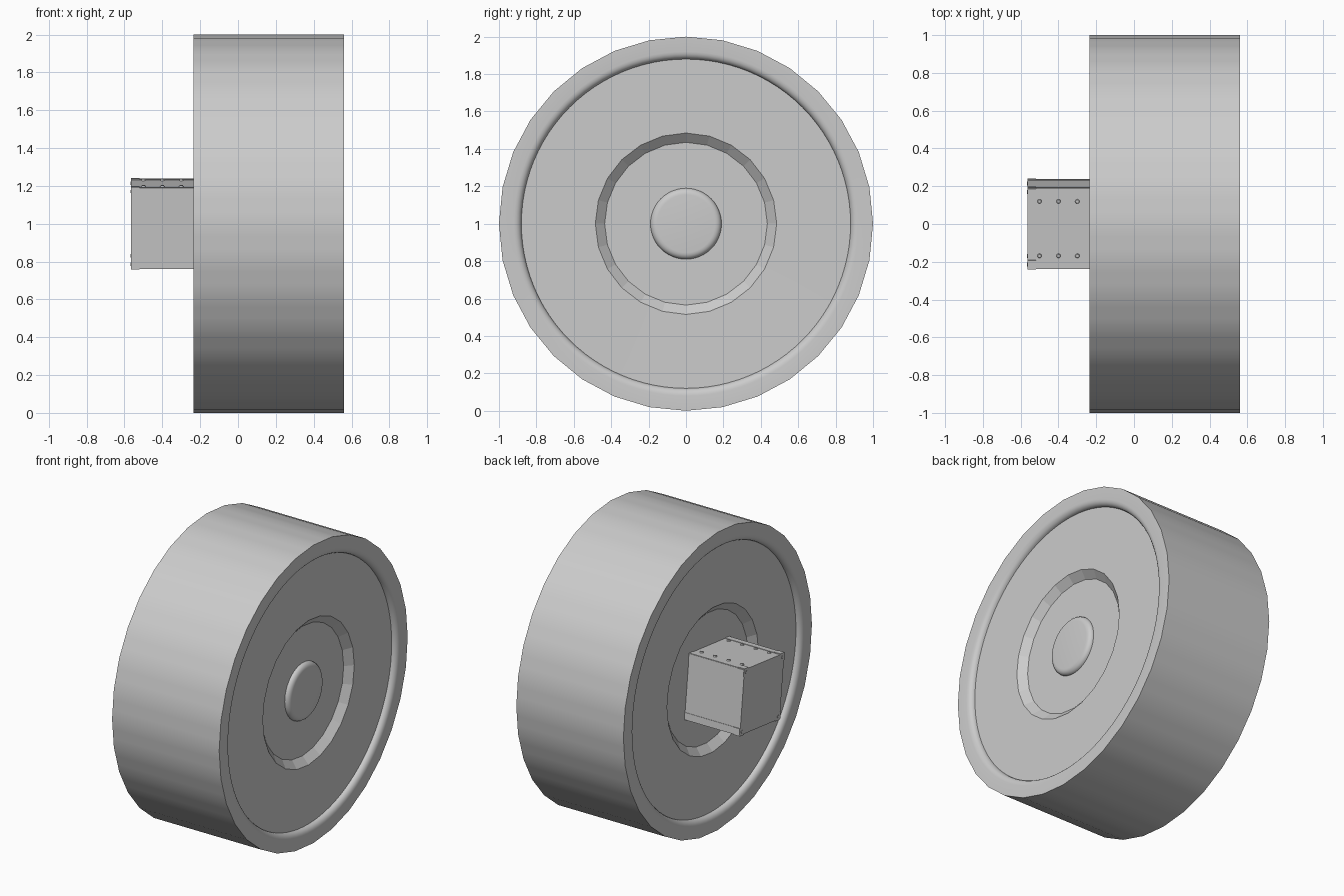
import bpy, bmesh, math
from mathutils import Matrix, Vector

if "Cube" in bpy.data.objects:
    bpy.data.objects.remove(bpy.data.objects["Cube"])

mat = bpy.data.materials.new("plain grey")
mat.use_nodes = True
GREY = (0.6, 0.6, 0.6, 1)
mat.diffuse_color = GREY
mat.node_tree.nodes["Principled BSDF"].inputs["Base Color"].default_value = GREY

SEGMENTS = 96
AXLE = Matrix.Translation((0, 0, 1))
TILT = AXLE @ Matrix.Rotation(math.radians(6.6), 4, 'X')


def finish(name, bm, matrix=AXLE, smooth=True):
    bmesh.ops.recalc_face_normals(bm, faces=bm.faces)
    bm.transform(matrix)
    mesh = bpy.data.meshes.new(name)
    bm.to_mesh(mesh)
    bm.free()
    obj = bpy.data.objects.new(name, mesh)
    bpy.context.collection.objects.link(obj)
    mesh.materials.append(mat)
    if smooth:
        bpy.ops.object.select_all(action='DESELECT')
        obj.select_set(True)
        bpy.context.view_layer.objects.active = obj
        bpy.ops.object.shade_smooth_by_angle(angle=math.radians(30))
    return obj


def lathe(name, profile):
    """Revolve (x, radius, sides) rings about the axle and cap both ends."""
    bm = bmesh.new()
    rings = []
    for x, radius, sides in profile:
        ring = []
        half = math.pi / sides
        for i in range(SEGMENTS):
            a = 2 * math.pi * i / SEGMENTS
            r = radius * math.cos(half) / math.cos(a % (2 * half) - half)
            ring.append(bm.verts.new((x, r * math.sin(a), r * math.cos(a))))
        rings.append(ring)
    for a, b in zip(rings, rings[1:]):
        for i in range(SEGMENTS):
            j = (i + 1) % SEGMENTS
            bm.faces.new((a[i], a[j], b[j], b[i]))
    bm.faces.new(rings[0])
    bm.faces.new(rings[-1])
    return finish(name, bm)


# Wheel: rounded rim lip, recessed disc, and a deeper faceted hub on each face
CENTRE, HALF = 0.1625, 0.3975
lip = [(HALF - 0.035 * (1 - math.cos(t)), 0.92 - 0.04 * math.sin(t), 96)
       for t in [math.pi / 2 * k / 5 for k in range(6)]]
side = [(HALF, 1, 32)] + lip + [(HALF - 0.036, 0.485, 24), (HALF - 0.08, 0.435, 24)]
outer_face = [(CENTRE + x, r, n) for x, r, n in side]
inner_face = [(CENTRE - x, r, n) for x, r, n in side]
wheel = lathe("wheel", inner_face[::-1] + outer_face)
for poly in wheel.data.polygons:
    radius = math.hypot(poly.center.y, poly.center.z - 1)
    if 0.44 < radius < 0.482:
        poly.use_smooth = False

# Rounded boss at the middle of the outer hub
floor = CENTRE + HALF - 0.08
boss = [(floor - 0.01, 0.19, 48)]
boss += [(floor + 0.03 * math.sin(t), 0.155 + 0.035 * math.cos(t), 48)
         for t in [math.pi / 2 * k / 5 for k in range(6)]]
lathe("hub_boss", boss)


def box(name, low, high, matrix=TILT):
    bm = bmesh.new()
    bmesh.ops.create_cube(bm, size=1)
    low, high = Vector(low), Vector(high)
    for v in bm.verts:
        v.co = (low + high) / 2 + v.co * (high - low)
    return finish(name, bm, matrix, smooth=False)


# Motor housing, tilted slightly about the axle
END, INNER, SIZE = -0.565, -0.15, 0.213
box("motor_housing", (END, -SIZE, -SIZE), (INNER, SIZE, SIZE))

# Thin end collar and edge rails on all four housing sides
for k in range(4):
    turn = TILT @ Matrix.Rotation(k * math.pi / 2, 4, 'X')
    for s in (-1, 1):
        y = sorted((s * SIZE, s * (SIZE - 0.045)))
        box("housing_rail", (-0.52, y[0], SIZE - 0.01), (INNER, y[1], SIZE + 0.003), turn)
        box("collar_tab", (END, y[0], SIZE - 0.01), (-0.52, y[1], SIZE + 0.006), turn)


def stud(name, radius, depth, matrix):
    bm = bmesh.new()
    bmesh.ops.create_cone(bm, cap_ends=True, segments=12, radius1=radius,
                          radius2=radius * 0.7, depth=depth)
    finish(name, bm, matrix)


# Two rows of bolts along the top and screws at the end corners
for s in (-1, 1):
    for k in range(4):
        stud("top_bolt", 0.013, 0.012,
             TILT @ Matrix.Translation((-0.5 + 0.1 * k, s * 0.145, SIZE + 0.002)))
    for t in (-1, 1):
        stud("end_screw", 0.012, 0.004, TILT @ Matrix.Translation((END, s * 0.193, t * 0.193))
             @ Matrix.Rotation(-math.pi / 2, 4, 'Y'))
